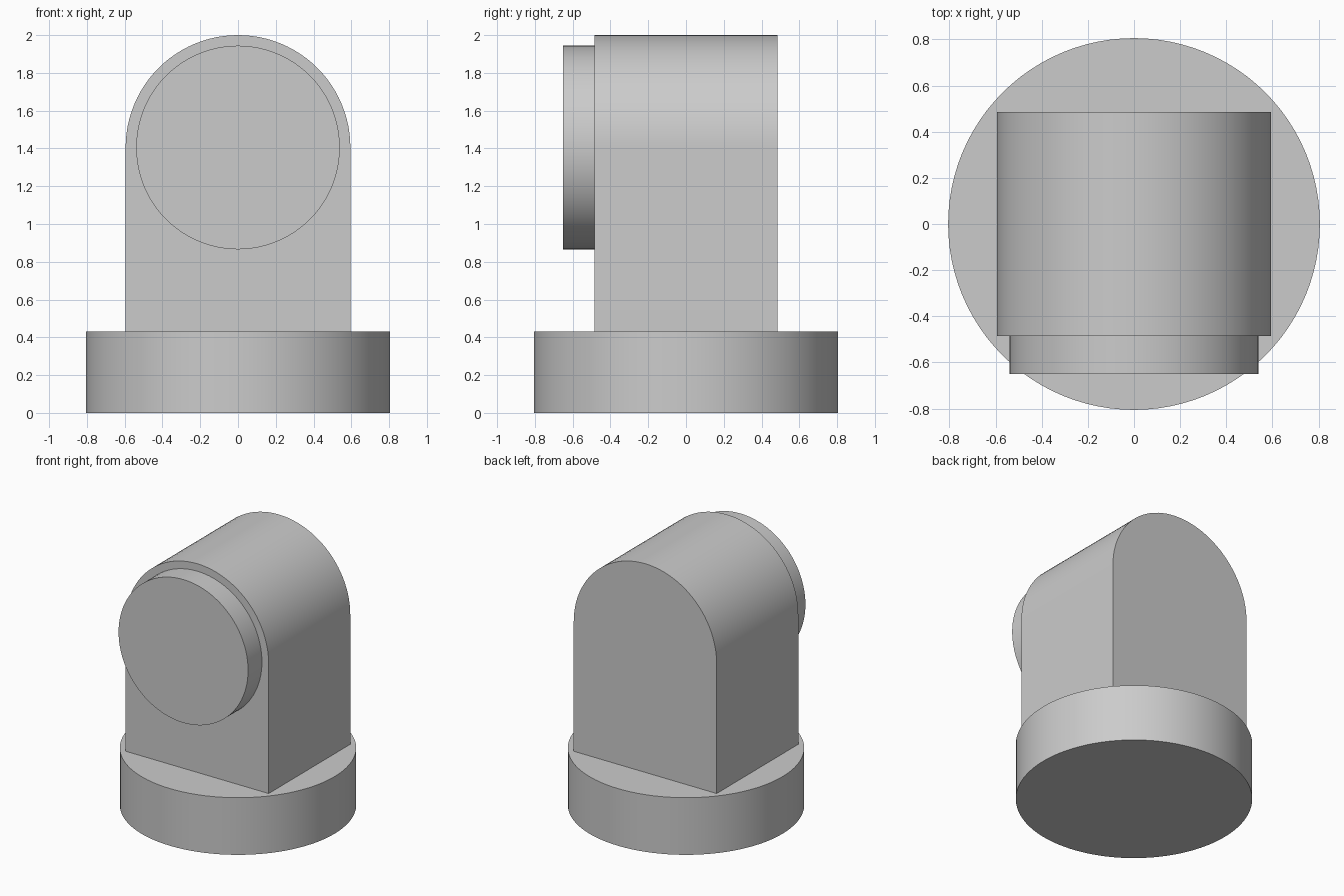
import bpy, bmesh
from math import pi, sin, cos, radians

cube = bpy.data.objects.get("Cube")
if cube:
    bpy.data.objects.remove(cube, do_unlink=True)

# Shared flat grey
grey = bpy.data.materials.new("light_grey")
grey.use_nodes = True
colour = (0.6, 0.6, 0.6, 1)
grey.diffuse_color = colour
grey.node_tree.nodes["Principled BSDF"].inputs["Base Color"].default_value = colour

BASE_H = 0.43
WIDTH, DEPTH = 0.595, 0.485      # half sizes of the body
ARCH_Z = 2 - WIDTH               # centre of the rounded top
SEGMENTS = 96


def arc(radius, start, end, steps):
    return [(radius * cos(start + (end - start) * i / steps),
             radius * sin(start + (end - start) * i / steps)) for i in range(steps + 1)]


def extrude_profile(name, points, direction):
    """Make a solid by extruding a closed outline along a direction."""
    bm = bmesh.new()
    face = bm.faces.new([bm.verts.new(p) for p in points])
    result = bmesh.ops.extrude_face_region(bm, geom=[face], use_keep_orig=True)
    moved = [g for g in result["geom"] if isinstance(g, bmesh.types.BMVert)]
    bmesh.ops.translate(bm, verts=moved, vec=direction)
    bmesh.ops.recalc_face_normals(bm, faces=bm.faces)
    mesh = bpy.data.meshes.new(name)
    bm.to_mesh(mesh)
    bm.free()
    mesh.materials.append(grey)
    obj = bpy.data.objects.new(name, mesh)
    bpy.context.collection.objects.link(obj)
    bpy.ops.object.select_all(action='DESELECT')
    obj.select_set(True)
    bpy.context.view_layer.objects.active = obj
    bpy.ops.object.shade_smooth_by_angle(angle=radians(30))
    return obj


# Round base
circle = arc(0.806, 0, 2 * pi, SEGMENTS)[:-1]
extrude_profile("round_base", [(x, y, 0) for x, y in circle], (0, 0, BASE_H))

# Upright body with a rounded top
arch = [(x, ARCH_Z + z) for x, z in arc(WIDTH, 0, pi, SEGMENTS // 2)]
outline = [(WIDTH, BASE_H)] + arch + [(-WIDTH, BASE_H)]
extrude_profile("arched_body", [(x, -DEPTH, z) for x, z in outline], (0, 2 * DEPTH, 0))

# Raised disc on the front
circle = arc(0.539, 0, 2 * pi, SEGMENTS)[:-1]
extrude_profile("front_disc", [(x, -0.65, ARCH_Z + z) for x, z in circle],
                (0, 0.65 - DEPTH, 0))
